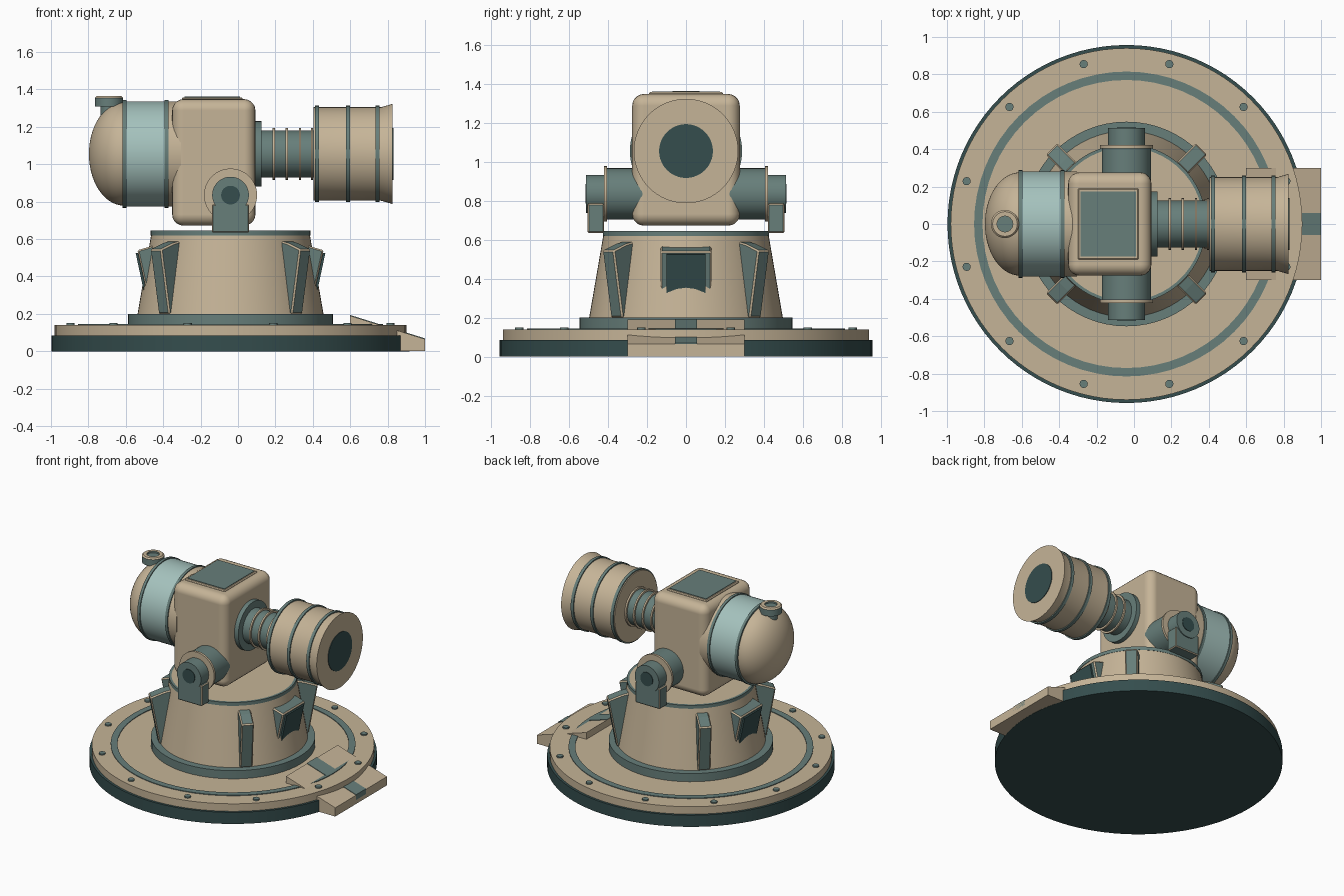
import bpy, bmesh, math
from mathutils import Matrix, Vector

if "Cube" in bpy.data.objects:
    bpy.data.objects.remove(bpy.data.objects["Cube"])

CX = -0.04      # turntable centre
AXIS_Z = 1.055  # height of the barrel axis
TRUN_Z = 0.835  # height of the tilt axis


def material(name, rgb):
    m = bpy.data.materials.new(name)
    m.diffuse_color = (*rgb, 1)
    m.use_nodes = True
    m.node_tree.nodes["Principled BSDF"].inputs["Base Color"].default_value = m.diffuse_color
    return m


TAN = material("tan", (0.56, 0.455, 0.31))
TEAL = material("teal", (0.135, 0.21, 0.195))
PALE = material("pale teal", (0.375, 0.54, 0.51))
DARK = material("dark teal", (0.035, 0.075, 0.075))
AXES = {
    'Z': Matrix.Identity(4),
    'X': Matrix.Rotation(math.pi / 2, 4, 'Y'),
    'Y': Matrix.Rotation(-math.pi / 2, 4, 'X'),
    '-Y': Matrix.Rotation(math.pi / 2, 4, 'X'),
}


def finish(name, bm, mats, bevel=0, segments=1, edge_mat=-1):
    bmesh.ops.remove_doubles(bm, verts=bm.verts, dist=1e-5)
    bmesh.ops.recalc_face_normals(bm, faces=bm.faces)
    me = bpy.data.meshes.new(name)
    bm.to_mesh(me)
    bm.free()
    for m in mats:
        me.materials.append(m)
    ob = bpy.data.objects.new(name, me)
    bpy.context.collection.objects.link(ob)
    if bevel:
        mod = ob.modifiers.new("bevel", 'BEVEL')
        mod.width, mod.segments, mod.material = bevel, segments, edge_mat
        mod.limit_method = 'ANGLE'
    return ob


def lathe(name, profile, mat, axis='Z', loc=(CX, 0, 0), n=64):
    """Turn (radius, height) points round an axis; mat may be one per segment."""
    bm = bmesh.new()
    mats = mat if isinstance(mat, list) else [mat] * (len(profile) - 1)
    slots = list(dict.fromkeys(mats))
    place = Matrix.Translation(loc) @ AXES[axis]
    rings = []
    for r, h in profile:
        if r == 0:
            rings.append([bm.verts.new(place @ Vector((0, 0, h)))] * n)
        else:
            rings.append([bm.verts.new(place @ Vector((
                r * math.cos(2 * math.pi * i / n), r * math.sin(2 * math.pi * i / n), h)))
                for i in range(n)])
    for a, b, m in zip(rings, rings[1:], mats):
        for i in range(n):
            j = (i + 1) % n
            f = bm.faces.new(list(dict.fromkeys((a[i], a[j], b[j], b[i]))))
            f.smooth = True
            f.material_index = slots.index(m)
    ob = finish(name, bm, slots)
    ob.data.set_sharp_from_angle(angle=math.radians(30))
    return ob


def disc(name, r, h0, h1, mat, axis='Z', loc=(CX, 0, 0), n=64):
    return lathe(name, [(0, h0), (r, h0), (r, h1), (0, h1)], mat, axis, loc, n)


def band(name, r0, r1, h0, h1, mat, axis='Z', loc=(CX, 0, 0)):
    return lathe(name, [(r0, h0), (r1, h0), (r1, h1), (r0, h1), (r0, h0)], mat, axis, loc)


def prism(name, profile, width, angle, mat, edge=0):
    """Extrude a (radius, z) outline sideways and swing it round the turntable."""
    bm = bmesh.new()
    place = Matrix.Translation((CX, 0, 0)) @ Matrix.Rotation(angle, 4, 'Z')
    sides = [[bm.verts.new(place @ Vector((r, s * width / 2, z))) for r, z in profile]
             for s in (-1, 1)]
    bm.faces.new(sides[0])
    bm.faces.new(sides[1])
    for i in range(len(profile)):
        j = (i + 1) % len(profile)
        bm.faces.new((sides[0][i], sides[0][j], sides[1][j], sides[1][i]))
    return finish(name, bm, [mat, TAN], edge, 1, 1)


def box(name, lo, hi, mat, bevel=0, segments=1, edge_mat=-1):
    bm = bmesh.new()
    lo, hi = Vector(lo), Vector(hi)
    bmesh.ops.create_cube(bm, size=1, matrix=Matrix.Translation((lo + hi) / 2)
                          @ Matrix.Diagonal((*(hi - lo), 1)))
    return finish(name, bm, [mat, TAN], bevel, segments, edge_mat)


# Round base with inlaid ring and bolts
disc("base_disc", 0.957, 0, 0.085, DARK, n=96)
disc("base_plate", 0.94, 0.085, 0.14, TAN, n=96)
band("base_ring", 0.77, 0.815, 0.13, 0.145, TEAL)
for k in range(12):
    a = math.radians(15 + 30 * k)
    disc("base_bolt", 0.022, 0.13, 0.15, TEAL, n=12,
         loc=(CX + 0.885 * math.cos(a), 0.885 * math.sin(a), 0))

# Access ramp with centre stripe
prism("ramp", [(0.64, 0.001), (1.04, 0.001), (1.04, 0.065), (0.64, 0.19)], 0.6, 0, TAN)
prism("ramp_stripe", [(0.64, 0.15), (1.04, 0.03), (1.04, 0.069), (0.64, 0.194)], 0.115, 0, TEAL)

# Tapered pedestal
disc("pedestal_collar", 0.547, 0.14, 0.2, TEAL)
lathe("pedestal", [(0, 0.2), (0.497, 0.2), (0.423, 0.63), (0, 0.63)], TAN)
lathe("pedestal_rim", [(0.40, 0.62), (0.427, 0.62), (0.427, 0.645), (0.41, 0.645), (0, 0.645)],
      [TEAL, TEAL, TEAL, TAN])

# Buttress fins on the diagonals
for k in range(4):
    prism("pedestal_fin", [(0.42, 0.59), (0.475, 0.578), (0.567, 0.545), (0.505, 0.2), (0.42, 0.2)],
          0.085, math.radians(45 + 90 * k), TEAL, 0.008)

# Hooded hatches on both ends
for a in (0, math.pi):
    prism("hatch_frame", [(0.39, 0.572), (0.498, 0.54), (0.44, 0.28), (0.36, 0.28)],
          0.26, a, TEAL, 0.008)
    prism("hatch_panel", [(0.40, 0.53), (0.507, 0.525), (0.455, 0.28), (0.38, 0.28)],
          0.20, a, DARK)

# Tilt bearings and brackets on both sides
for axis, s in (('Y', 1), ('-Y', -1)):
    at = (CX, 0, TRUN_Z)
    disc("tilt_axle", 0.132, 0.2, 0.41, TEAL, axis, at)
    disc("tilt_flange", 0.142, 0.405, 0.422, TAN, axis, at)
    disc("tilt_boss", 0.098, 0.40, 0.512, TEAL, axis, at)
    disc("tilt_pin", 0.05, 0.50, 0.516, DARK, axis, at)
    y0, y1 = sorted((s * 0.42, s * 0.505))
    box("tilt_bracket", (CX - 0.1, y0, 0.635), (CX + 0.1, y1, TRUN_Z - 0.05), TEAL, 0.006, 1, 1)

# Main housing and top panel
housing = box("housing", (-0.352, -0.276, 0.672), (0.093, 0.276, 1.348), TAN, 0.06, 5)
housing.data.polygons.foreach_set("use_smooth", [True] * 6)
housing.modifiers["bevel"].harden_normals = True
box("top_panel_frame", (-0.30, -0.19, 1.33), (0.025, 0.19, 1.357), TAN, 0.006)
box("top_panel", (-0.285, -0.175, 1.34), (0.012, 0.175, 1.361), TEAL)

# Rear tank with domed end
on_axis = (0, 0, AXIS_Z)
lathe("tank_neck", [(0, -0.38), (0.281, -0.38), (0.281, -0.305), (0, -0.305)], TAN, 'X', on_axis)
lathe("tank", [(0, -0.61), (0.281, -0.61), (0.281, -0.375), (0, -0.375)], PALE, 'X', on_axis)
for x in (-0.617, -0.392):
    band("tank_band", 0.25, 0.288, x, x + 0.02, TEAL, 'X', on_axis)
dome = [(0.276 * math.cos(t), -0.61 - 0.187 * math.sin(t))
        for t in (math.pi / 2 * i / 14 for i in range(14))] + [(0, -0.797)]
lathe("tank_dome", dome, TAN, 'X', on_axis)

# Filler cap on the dome
lathe("filler_cap", [(0, 1.22), (0.045, 1.22), (0.045, 1.308), (0.075, 1.308), (0.075, 1.355),
                     (0.066, 1.364), (0.042, 1.364), (0.042, 1.352), (0, 1.352)],
      [TEAL, TEAL, TEAL, TEAL, TAN, TAN, TEAL, TEAL], loc=(-0.69, 0, 0), n=32)

# Neck shaft with thin rings
disc("shaft_collar", 0.175, 0.07, 0.125, TEAL, 'X', on_axis)
disc("shaft", 0.125, 0.12, 0.42, TEAL, 'X', on_axis)
for x in (0.185, 0.255, 0.325, 0.39):
    band("shaft_ring", 0.11, 0.138, x, x + 0.012, TAN, 'X', on_axis)

# Front barrel with bands, flared lip and aperture
lathe("barrel", [(0, 0.405), (0.25, 0.405), (0.25, 0.765), (0.268, 0.827), (0, 0.827)],
      TAN, 'X', on_axis)
for x in (0.412, 0.577, 0.735):
    band("barrel_band", 0.23, 0.258, x, x + 0.022, TEAL, 'X', on_axis)
disc("aperture", 0.138, 0.81, 0.831, DARK, 'X', on_axis)
